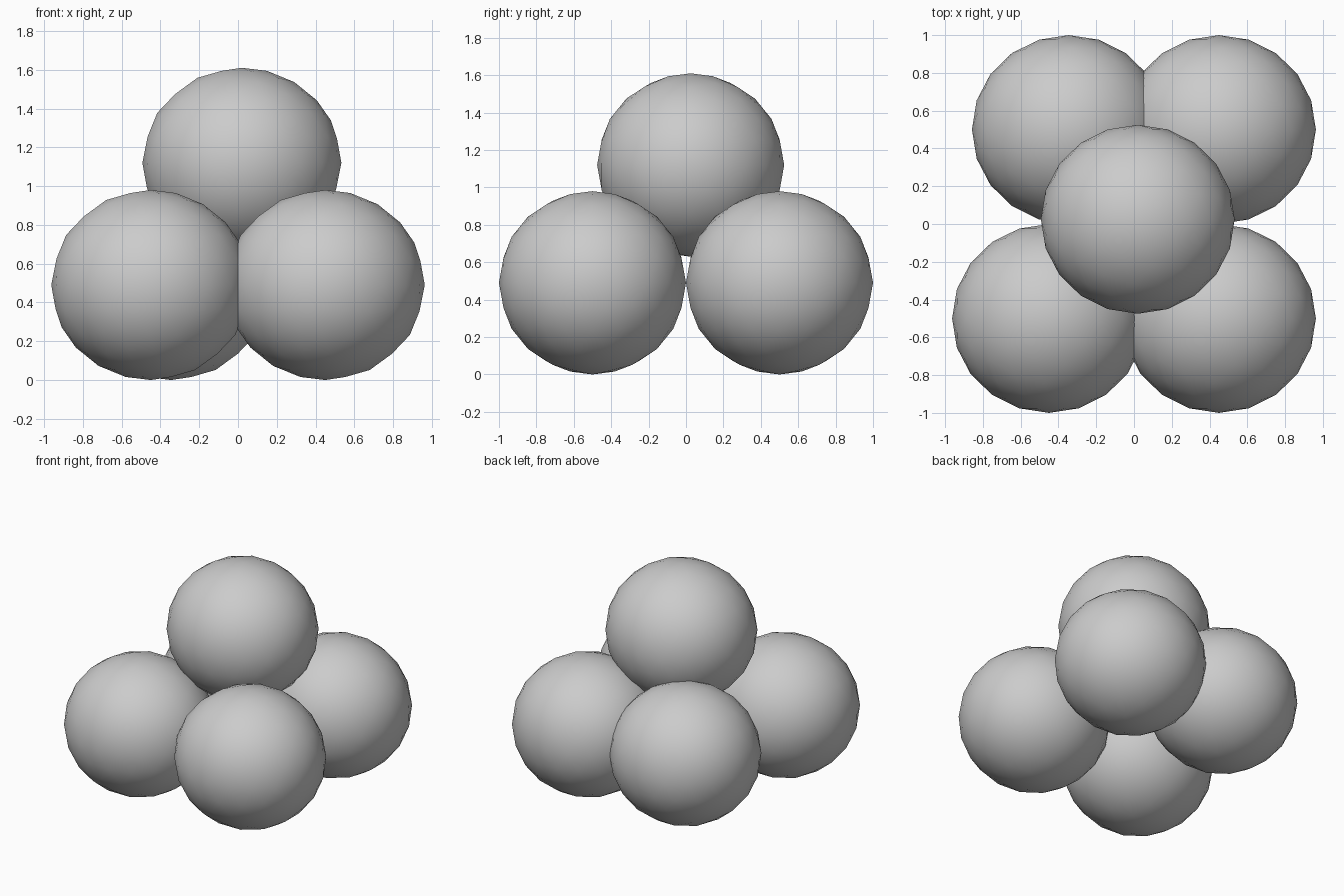
import bpy

if "Cube" in bpy.data.objects:
    bpy.data.objects.remove(bpy.data.objects["Cube"])


def ball(name, x, y, z):
    # low-poly, smooth shaded ball, slightly flattened vertically
    bpy.ops.mesh.primitive_ico_sphere_add(subdivisions=3, radius=1, location=(x, y, z))
    ob = bpy.context.object
    ob.name = name
    ob.scale = (0.513, 0.5, 0.49)
    bpy.ops.object.transform_apply(location=False, rotation=False, scale=True)
    bpy.ops.object.shade_smooth()
    return ob


# four balls forming the base layer
ball("front_left_ball", -0.45, -0.5, 0.49)
ball("front_right_ball", 0.45, -0.5, 0.49)
ball("back_left_ball", -0.345, 0.5, 0.49)
ball("back_right_ball", 0.45, 0.5, 0.49)

# single ball resting on top
ball("top_ball", 0.02, 0.025, 1.12)
